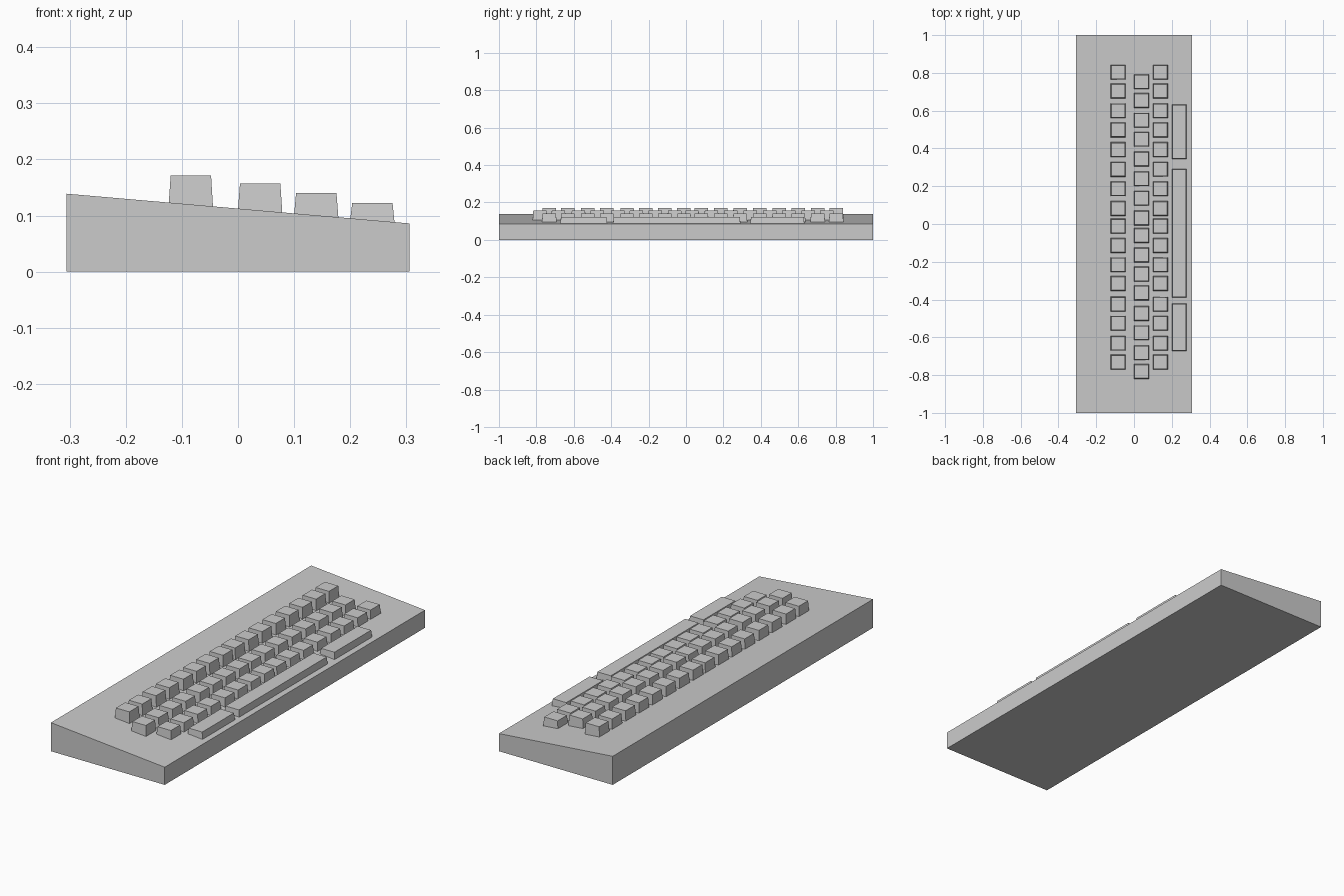
import bpy, bmesh

if "Cube" in bpy.data.objects:
    bpy.data.objects.remove(bpy.data.objects["Cube"])

HALF_W = 0.306
Z_BACK, Z_FRONT = 0.139, 0.086


def deck_z(x):
    return Z_BACK + (Z_FRONT - Z_BACK) * (x + HALF_W) / (2 * HALF_W)


def finish(name, bm):
    bmesh.ops.recalc_face_normals(bm, faces=bm.faces)
    mesh = bpy.data.meshes.new(name)
    bm.to_mesh(mesh)
    bm.free()
    bpy.context.collection.objects.link(bpy.data.objects.new(name, mesh))


def add_key(bm, x0, x1, y0, y1, top, inset=0.0035):
    """Tapered key cap whose base follows the sloping deck."""
    verts = bmesh.ops.create_cube(bm, size=1)["verts"]
    for v in verts:
        upper = v.co.z > 0
        d = inset if upper else 0
        x = x1 - d if v.co.x > 0 else x0 + d
        y = y1 - d if v.co.y > 0 else y0 + d
        v.co = (x, y, top if upper else deck_z(x) - 0.002)


# Wedge-shaped case: side profile extruded along y
bm = bmesh.new()
profile = [(-HALF_W, 0), (HALF_W, 0), (HALF_W, Z_FRONT), (-HALF_W, Z_BACK)]
face = bm.faces.new([bm.verts.new((x, -1, z)) for x, z in profile])
ext = bmesh.ops.extrude_face_region(bm, geom=[face], use_keep_orig=True)
moved = [g for g in ext["geom"] if isinstance(g, bmesh.types.BMVert)]
bmesh.ops.translate(bm, verts=moved, vec=(0, 2, 0))
finish("case", bm)

# Three staggered rows of square keys
KEY_Y = [0.803, 0.704, 0.600, 0.498, 0.394, 0.289, 0.186, 0.082,
         -0.011, -0.114, -0.215, -0.315, -0.424, -0.525, -0.632, -0.731]
ROWS = [("upper_key_row", -0.1235, 0.171, 0.0),
        ("middle_key_row", 0.0, 0.157, -0.05),
        ("lower_key_row", 0.100, 0.140, 0.0)]
for name, x0, top, shift in ROWS:
    bm = bmesh.new()
    for y in KEY_Y:
        add_key(bm, x0, x0 + 0.079, y + shift - 0.039, y + shift + 0.039, top)
    finish(name, bm)

# Long bars along the front edge
for name, y0, y1 in [("right_bar", 0.344, 0.633),
                     ("space_bar", -0.390, 0.291),
                     ("left_bar", -0.672, -0.421)]:
    bm = bmesh.new()
    add_key(bm, 0.200, 0.279, y0, y1, 0.122)
    finish(name, bm)
